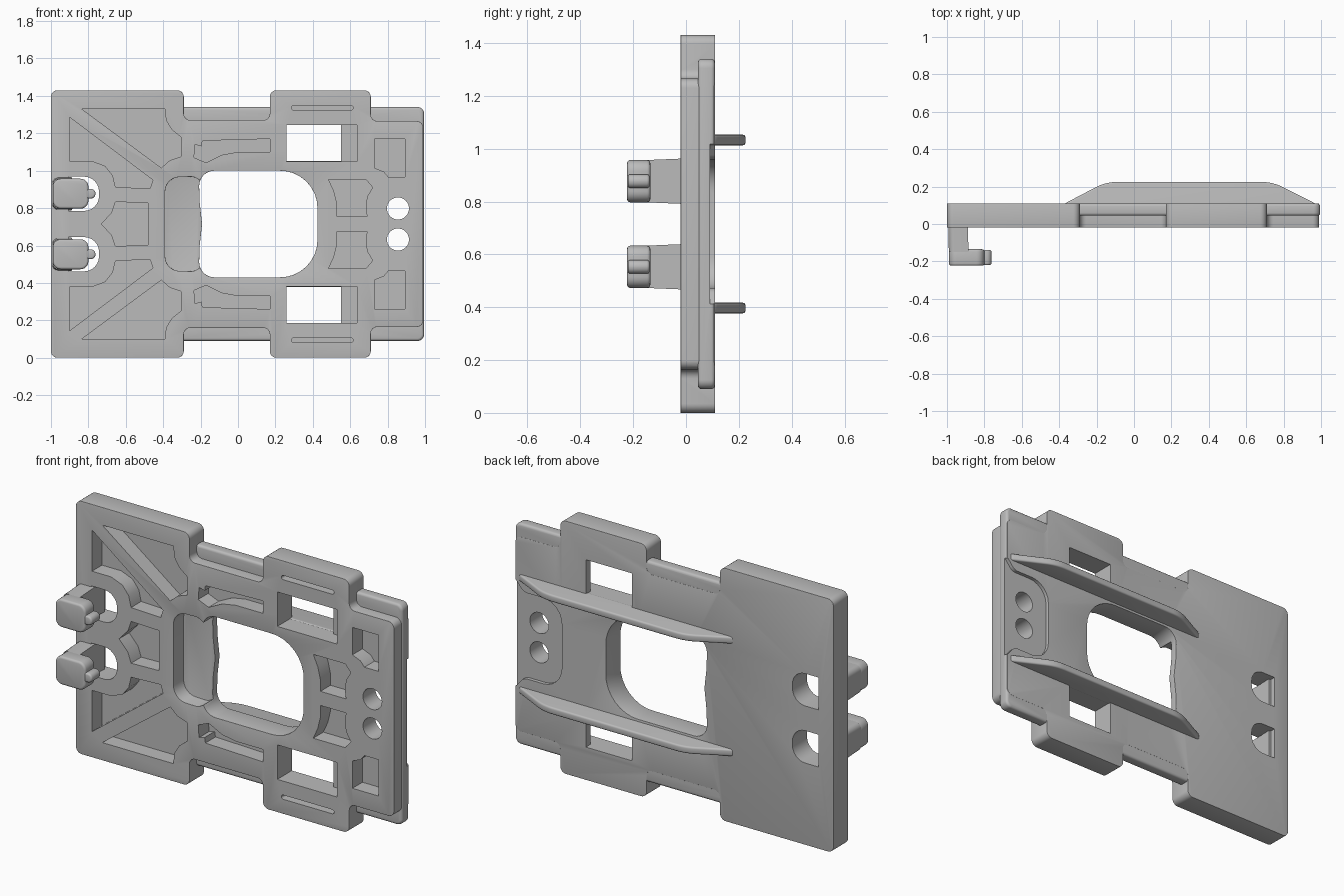
import bpy, bmesh, math
from mathutils import Vector

if "Cube" in bpy.data.objects:
    bpy.data.objects.remove(bpy.data.objects["Cube"])

MID = 0.715                       # height of the mirror line
FRONT, BACK, FLOOR = -0.02, 0.11, 0.07

grey = bpy.data.materials.new("plain grey")
grey.use_nodes = True
grey.diffuse_color = (0.5, 0.5, 0.5, 1)
grey.node_tree.nodes["Principled BSDF"].inputs["Base Color"].default_value = (0.5, 0.5, 0.5, 1)


def rounded(points, radius, steps=6):
    """Fillet every corner of a polygon; radius is one number or one per corner."""
    out, n = [], len(points)
    for i in range(n):
        r = radius[i] if isinstance(radius, (list, tuple)) else radius
        p, a, b = (Vector(points[j % n]) for j in (i, i - 1, i + 1))
        u, v = (a - p).normalized(), (b - p).normalized()
        half = u.angle(v) / 2
        if r <= 0 or half > 1.5:
            out.append(p)
            continue
        d = min(r / math.tan(half), 0.49 * (a - p).length, 0.49 * (b - p).length)
        w = math.sin(half)
        for k in range(steps + 1):
            t = k / steps
            c = ((1 - t) ** 2, 2 * w * t * (1 - t), t * t)
            out.append((c[0] * (p + u * d) + c[1] * p + c[2] * (p + v * d)) / sum(c))
    return out


def box(x0, x1, z0, z1):
    return [(x0, z0), (x1, z0), (x1, z1), (x0, z1)]


def circle(x, z, r, n=32):
    return [(x + r * math.cos(2 * math.pi * i / n), z + r * math.sin(2 * math.pi * i / n)) for i in range(n)]


def flip(points):
    return [(x, 2 * MID - z) for x, z in points]


def prism(name, outlines, lo, hi, lying=False):
    """Extrude outlines along y, or along z when lying."""
    bm = bmesh.new()
    for pts in outlines:
        place = (lambda p, h: (p[0], p[1], h)) if lying else (lambda p, h: (p[0], h, p[1]))
        face = bm.faces.new([bm.verts.new(place(p, lo)) for p in pts])
        new = bmesh.ops.extrude_face_region(bm, geom=[face])["geom"]
        step = (0, 0, hi - lo) if lying else (0, hi - lo, 0)
        bmesh.ops.translate(bm, vec=step, verts=[g for g in new if isinstance(g, bmesh.types.BMVert)])
    bmesh.ops.recalc_face_normals(bm, faces=bm.faces)
    mesh = bpy.data.meshes.new(name)
    bm.to_mesh(mesh)
    bm.free()
    obj = bpy.data.objects.new(name, mesh)
    bpy.context.collection.objects.link(obj)
    mesh.materials.append(grey)
    return obj


def activate(obj):
    bpy.ops.object.select_all(action='DESELECT')
    obj.select_set(True)
    bpy.context.view_layer.objects.active = obj


def bevel(obj, width, segments=3):
    activate(obj)
    m = obj.modifiers.new("bevel", 'BEVEL')
    m.width, m.segments, m.limit_method, m.angle_limit = width, segments, 'ANGLE', math.radians(50)
    bpy.ops.object.modifier_apply(modifier=m.name)


def combine(obj, other, operation):
    activate(obj)
    m = obj.modifiers.new("boolean", 'BOOLEAN')
    m.operation, m.object, m.solver = operation, other, 'EXACT'
    bpy.ops.object.modifier_apply(modifier=m.name)
    bpy.data.objects.remove(other)


def smooth(obj):
    activate(obj)
    bpy.ops.object.shade_smooth_by_angle(angle=math.radians(35))


# Plate body: stepped outline, mirrored top to bottom
lower = [(-1, 0), (-0.29, 0), (-0.29, 0.16), (0.17, 0.16), (0.17, 0), (0.71, 0), (0.71, 0.165), (0.99, 0.165)]
plate = prism("plate", [rounded(lower + flip(lower)[::-1], 0.035)], FRONT, BACK)

# Central opening with the shallow bay beside it
side = [(-0.205, 0.6), (-0.21, 0.43), (0.425, 0.43)]
opening = rounded(side + flip(side)[::-1] + [(-0.192, MID)], [0.05, 0.2, 0.2, 0.2, 0.2, 0.05, 0.1], 8)
bay_half = [(-0.1, 0.52), (-0.165, 0.505), (-0.235, 0.462), (-0.39, 0.465)]
bay = rounded(bay_half + flip(bay_half)[::-1], [0, 0.03, 0.06, 0.12, 0.12, 0.06, 0.03, 0])
combine(plate, prism("bay_cutter", [bay], -0.2, FLOOR), 'DIFFERENCE')
combine(plate, prism("opening_cutter", [opening], -0.2, 0.3), 'DIFFERENCE')
bevel(plate, 0.016)

# Thinner flanges behind the notches and the right end
flange_outlines = [rounded(box(-0.33, 0.21, 0.09, 0.3), 0.03), rounded(box(0.66, 0.995, 0.09, 1.34), 0.035)]
flange_outlines.append(flip(flange_outlines[0]))
flanges = prism("flanges", flange_outlines, 0.045, BACK - 0.0005)
bevel(flanges, 0.014)
combine(flanges, prism("flange_trim", [box(0.3, 0.72, 0.2, 1.23)], -0.2, 0.3), 'DIFFERENCE')
combine(plate, flanges, 'UNION')

# Weight-saving pockets in the front, upper half then mirrored
pockets = [
    [(-0.835, 1.33), (-0.39, 1.33), (-0.385, 1.27), (-0.355, 1.22), (-0.305, 1.18), (-0.305, 1.075),
     (-0.365, 1.055), (-0.41, 1.015)],
    [(-0.9, 1.285), (-0.455, 0.95), (-0.47, 0.905), (-0.655, 0.912), (-0.67, 0.975), (-0.71, 1.025),
     (-0.78, 1.052), (-0.9, 1.052)],
    [(-0.195, 1.13), (-0.19, 1.16), (0.17, 1.17), (0.17, 1.1), (0, 1.1), (-0.085, 1.085), (-0.17, 1.043),
     (-0.235, 1.07), (-0.23, 1.14)],
    [(0.485, 0.952), (0.685, 0.952), (0.72, 0.91), (0.69, 0.86), (0.683, 0.8), (0.69, 0.755), (0.53, 0.755),
     (0.53, 0.82), (0.513, 0.89)],
    [(0.73, 1.17), (0.893, 1.17), (0.893, 0.965), (0.805, 0.965), (0.78, 0.995), (0.73, 1.015)],
    box(0.26, 0.635, 1.05, 1.245),
    rounded(box(0.285, 0.615, 1.324, 1.348), 0.012),
]
pockets += [flip(p) for p in pockets]
pockets.append([(-0.655, 0.833), (-0.48, 0.828), (-0.48, 0.602), (-0.655, 0.597), (-0.675, 0.655),
                (-0.73, MID), (-0.675, 0.775)])
combine(plate, prism("pocket_cutter", pockets, -0.2, FLOOR), 'DIFFERENCE')

# Holes through the plate: windows, round holes and hook openings
through = [box(0.26, 0.55, 1.05, 1.245), circle(0.855, 0.798, 0.059),
           rounded(box(-0.905, -0.743, 0.785, 0.968), [0, 0.08, 0.08, 0])]
through += [flip(p) for p in through]
combine(plate, prism("hole_cutter", through, -0.2, 0.3), 'DIFFERENCE')

# Shallow flared recess in the back around the round holes
flare = [(1.1, 0.41), (0.99, 0.41), (0.94, 0.472), (0.7, 0.472)]
recess = rounded(flare + flip(flare)[::-1], [0, 0.03, 0.05, 0.12, 0.12, 0.05, 0.03, 0])
combine(plate, prism("recess_cutter", [recess], BACK - 0.02, 0.3), 'DIFFERENCE')
smooth(plate)

# Two long rails on the back
rail = rounded([(-0.4, 0.09), (0.99, 0.09), (0.96, 0.115), (0.74, 0.225), (-0.15, 0.225), (-0.36, 0.115)],
               [0, 0, 0.1, 0.25, 0.25, 0.1])
for name, z in (("upper_rail", 1.033), ("lower_rail", 2 * MID - 1.033)):
    obj = prism(name, [rail], z - 0.02, z + 0.02, lying=True)
    bevel(obj, 0.017)
    smooth(obj)

# Two hooks on the front: tapered stem, block head and rounded nub
for name, z in (("upper", 0.877), ("lower", 2 * MID - 0.877)):
    stem = prism(name + "_hook_stem", [rounded(box(-0.99, -0.885, z - 0.08, z + 0.08), [0.03, 0, 0, 0.03])], -0.15, 0.08)
    for v in stem.data.vertices:
        if v.co.y > 0:
            v.co.z = z + (v.co.z - z) * 1.12
            v.co.x -= 0.005
    head = prism(name + "_hook_head", [rounded(box(-0.99, -0.8, z - 0.08, z + 0.08), 0.042)], -0.223, -0.135)
    bevel(head, 0.012)
    nub_shape = rounded(box(-0.83, -0.762, z - 0.026, z + 0.026), 0.025)
    nub = prism(name + "_hook_nub", [nub_shape], -0.22, -0.138)
    bevel(nub, 0.01)
    for obj in (stem, head, nub):
        smooth(obj)
